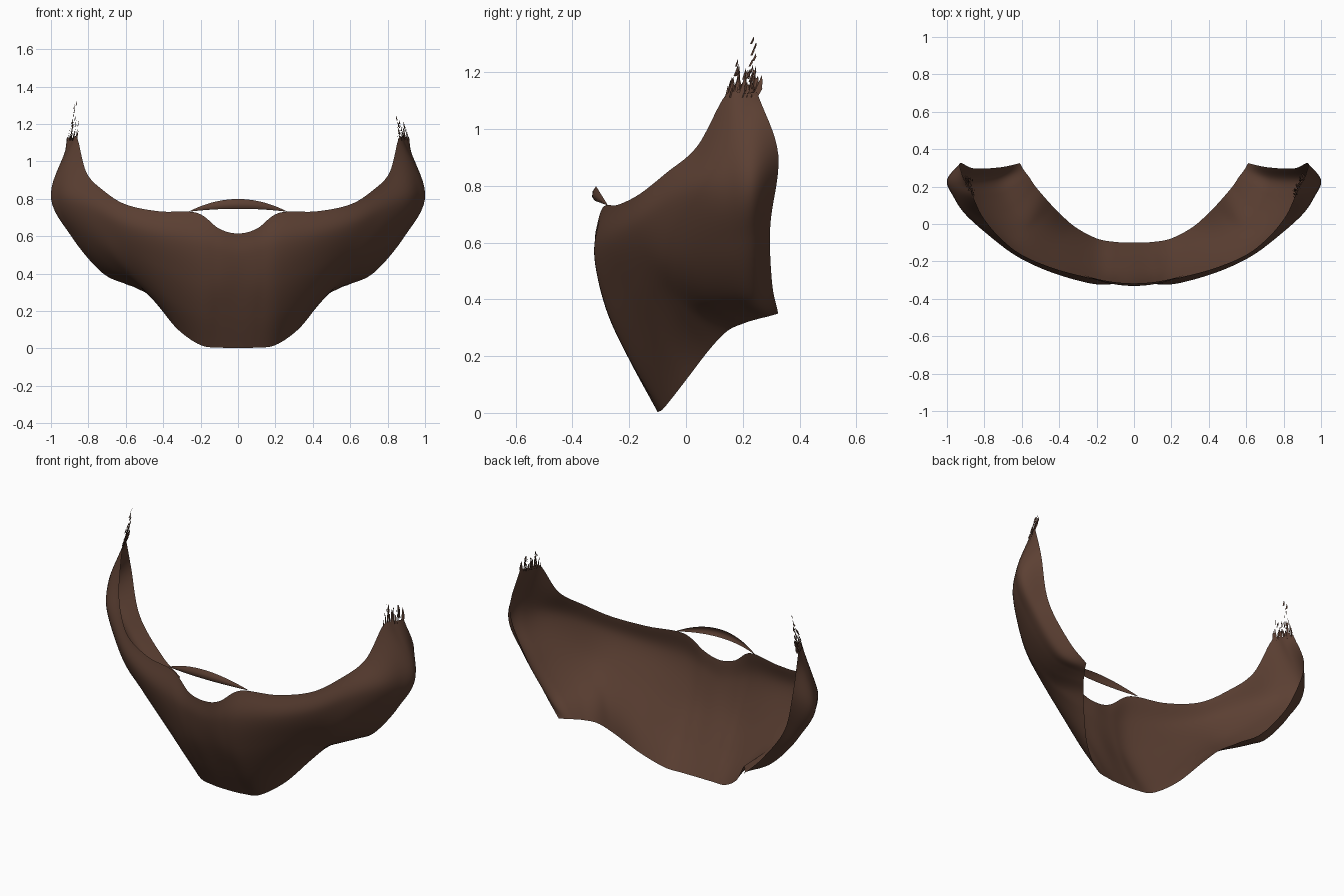
import bpy, math, random
from mathutils import Vector

if "Cube" in bpy.data.objects:
    bpy.data.objects.remove(bpy.data.objects["Cube"])

random.seed(4)
brown = bpy.data.materials.new("dark brown hair")
brown.diffuse_color = (0.107, 0.051, 0.033, 1)
brown.use_nodes = True
brown.node_tree.nodes["Principled BSDF"].inputs["Base Color"].default_value = brown.diffuse_color


def make(name, verts, faces):
    me = bpy.data.meshes.new(name)
    me.from_pydata([tuple(v) for v in verts], [], faces)
    me.materials.append(brown)
    me.polygons.foreach_set("use_smooth", [True] * len(me.polygons))
    ob = bpy.data.objects.new(name, me)
    bpy.context.collection.objects.link(ob)
    return ob


def spline(pts, n):
    """Catmull-Rom through pts, n steps per span."""
    p = [Vector(q) for q in pts]
    p = [2 * p[0] - p[1]] + p + [2 * p[-1] - p[-2]]
    out = []
    for i in range(1, len(p) - 2):
        a, b, c, d = p[i - 1:i + 3]
        for k in range(n):
            t = k / n
            out.append(0.5 * (2 * b + (c - a) * t + (2 * a - 5 * b + 4 * c - d) * t * t
                              + (3 * b - a - 3 * c + d) * t ** 3))
    return out + [p[-2]]


def sheet(name, rows):
    """Grid surface from equally long rows, listed bottom to top."""
    w = len(rows[0])
    faces = [(j * w + i, j * w + i + 1, (j + 1) * w + i + 1, (j + 1) * w + i)
             for j in range(len(rows) - 1) for i in range(w - 1)]
    return make(name, [v for r in rows for v in r], faces)


# Beard: half rows from the chin centre to the back edge, mirrored
jaw_edge = [(0, -.1, .003), (.1, -.096, .005), (.2, -.077, .018), (.32, -.012, .1), (.42, .08, .22),
            (.48, .145, .288), (.53, .205, .316), (.56, .25, .33), (.59, .29, .34), (.61, .325, .35)]
lower = [(0, -.195, .18), (.1, -.195, .18), (.21, -.185, .19), (.39, -.115, .28), (.53, -.035, .36),
         (.59, .01, .39), (.66, .08, .405), (.71, .165, .41), (.73, .24, .41), (.715, .303, .46)]
middle = [(0, -.272, .35), (.11, -.276, .35), (.22, -.268, .37), (.43, -.2, .45), (.59, -.125, .51),
          (.70, -.055, .54), (.80, .05, .57), (.865, .15, .59), (.895, .232, .61), (.855, .297, .66)]
upper = [(0, -.314, .5), (.11, -.319, .52), (.23, -.318, .57), (.44, -.258, .61), (.62, -.175, .66),
         (.765, -.07, .73), (.90, .05, .79), (.965, .145, .82), (1.0, .235, .83), (.93, .325, .91)]
cheek_edge = [(0, -.318, .615), (.1, -.318, .64), (.22, -.292, .725), (.42, -.24, .733), (.6, -.165, .77),
              (.72, -.07, .845), (.81, .04, .94), (.858, .14, 1.12), (.885, .2, 1.125), (.915, .25, 1.13)]
rows = []
for half in (jaw_edge, lower, middle, upper, cheek_edge):
    rows.append(spline([(-x, y, z) for x, y, z in half[:0:-1]] + half, 8))
columns = [spline(col, 8) for col in zip(*rows)]
sheet("beard", list(zip(*columns)))

# Moustache: thin crescent above the mouth notch
lip = []
for dy, dz in ((.046, .016), (.056, .03), (.054, .05), (.042, .068)):
    lip.append([])
    for i in range(33):
        x = .265 * (i / 16 - 1)
        f = 1 - (x / .265) ** 2
        lip[-1].append((x, -.275 - dy * f, .731 + dz * f))
sheet("moustache", lip)


# Frayed sideburn tips: slim blades rooted on the top edge plus loose wisps
def blades(name, side, peak_y, peak):
    verts, faces = [], []

    def blade(y, z, length, width):
        lean = random.uniform(.1, .4) * length
        yaw = random.uniform(-.9, .9)
        wx, wy = width * math.sin(yaw), width * math.cos(yaw)
        x = .860 + .45 * (y - .14) - .2 * (z - 1.12) + random.uniform(-.006, .006)
        n = len(verts)
        for k, dy, dz in ((-1, 0, 0), (1, 0, 0), (.6, lean, .6 * length), (0, lean, length)):
            verts.append((side * (x + k * wx - .2 * dz), y + k * wy + dy, z + dz))
        faces.append((n, n + 1, n + 2, n + 3))

    for i in range(22):
        blade(.142 + .105 * i / 21, 1.112, random.uniform(.025, .085), .005)
    for i in range(16):
        blade(random.uniform(.15, .24), random.uniform(1.14, 1.19), random.uniform(.02, .045), .003)
    z = 1.18
    while z < peak - .02:
        blade(peak_y + random.uniform(-.012, .004), z, .026, .0045)
        z += .02
    make(name, verts, faces)


blades("right_sideburn_wisps", 1, .18, 1.25)
blades("left_sideburn_wisps", -1, .235, 1.33)
